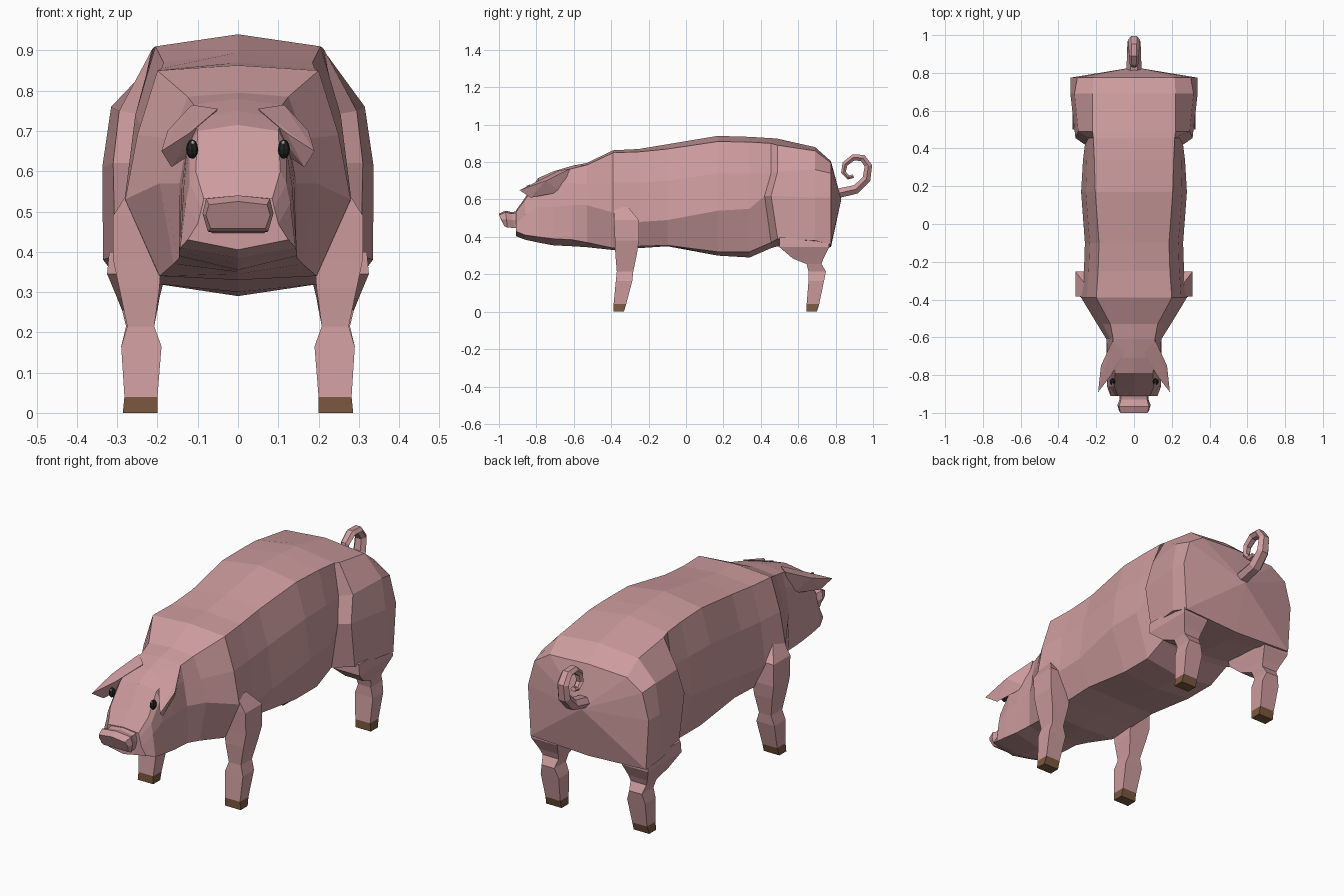
import bpy, bmesh, math
from mathutils import Vector, Matrix

if "Cube" in bpy.data.objects:
    bpy.data.objects.remove(bpy.data.objects["Cube"])


def material(name, rgb):
    m = bpy.data.materials.new(name)
    m.diffuse_color = (*rgb, 1)
    m.use_nodes = True
    m.node_tree.nodes["Principled BSDF"].inputs["Base Color"].default_value = m.diffuse_color
    return m


PINK = material("skin_pink", (0.62, 0.335, 0.345))
BROWN = material("hoof_brown", (0.20, 0.098, 0.05))
BLACK = material("eye_black", (0.015, 0.017, 0.017))
WHITE = material("eye_white", (0.8, 0.8, 0.8))


def finish(name, bm, mats, mirror=False):
    """Turn a bmesh into a flat-shaded object, optionally mirrored in x."""
    bmesh.ops.recalc_face_normals(bm, faces=bm.faces)
    me = bpy.data.meshes.new(name)
    bm.to_mesh(me)
    bm.free()
    for m in mats:
        me.materials.append(m)
    ob = bpy.data.objects.new(name, me)
    bpy.context.collection.objects.link(ob)
    if mirror:
        ob.modifiers.new("mirror", 'MIRROR').use_mirror_merge = False
    return ob


def loft(rings, end_point=None):
    """Skin a row of equal rings; the last one may close to a point."""
    bm = bmesh.new()
    rows = [[bm.verts.new(p) for p in r] for r in rings]
    n = len(rows[0])
    for a, b in zip(rows, rows[1:]):
        for i in range(n):
            j = (i + 1) % n
            bm.faces.new((a[i], a[j], b[j], b[i]))
    bm.faces.new(rows[0])
    if end_point:
        c = bm.verts.new(end_point)
        for i in range(n):
            bm.faces.new((rows[-1][i], rows[-1][(i + 1) % n], c))
    else:
        bm.faces.new(rows[-1])
    return bm


def section(y, top, xs, zs, xu, zu, xm, zm, xl, zl, bottom):
    """Ten-sided symmetric cross-section from its right half."""
    half = [(xs, zs), (xu, zu), (xm, zm), (xl, zl)]
    pts = [(0, top)] + half + [(0, bottom)] + [(-x, z) for x, z in reversed(half)]
    return [(x, y, z) for x, z in pts]


# Head and trunk: y, top, shoulder, upper side, middle side, lower side, bottom
HEAD = [
    (-.91, .54, .085, .532, .09, .51, .10, .47, .125, .43, .405),
    (-.86, .61, .105, .60, .12, .57, .13, .52, .143, .41, .385),
    (-.79, .715, .10, .70, .12, .66, .135, .56, .146, .40, .37),
    (-.71, .75, .11, .73, .125, .68, .14, .56, .146, .39, .355),
    (-.61, .78, .11, .765, .125, .69, .145, .57, .146, .385, .35),
    (-.53, .795, .125, .785, .165, .68, .195, .57, .16, .37, .345),
]
TRUNK = [
    (-.39, .863, .20, .85, .25, .69, .28, .53, .195, .34, .33),
    (-.25, .87, .19, .855, .24, .69, .265, .48, .20, .35, .34),
    (-.10, .895, .185, .87, .235, .70, .26, .49, .20, .355, .35),
    (.17, .94, .205, .91, .255, .74, .28, .54, .20, .32, .30),
    (.34, .935, .21, .907, .25, .74, .27, .55, .20, .32, .29),
    (.455, .928, .215, .90, .24, .74, .26, .62, .20, .37, .34),
    (.49, .925, .22, .89, .295, .75, .31, .62, .305, .39, .35),
    (.69, .88, .22, .86, .315, .76, .337, .61, .335, .38, .34),
    (.775, .805, .215, .795, .30, .74, .335, .61, .32, .36, .345),
]
rings = [section(*s) for s in HEAD + TRUNK]
# Slant the front edge of the haunches
for r in rings[-4:-2]:
    r[:] = [(x, y - (0.035 if .5 < z < .7 else 0), z) for x, y, z in r]
finish("body", loft(rings, (0, .83, .60)), [PINK])


# Snout: y at top, y at bottom, half width, bottom, top
def snout_ring(yt, yb, w, z0, z1):
    zm = (z0 + z1) / 2
    ym = (yt + yb) / 2
    return [(-w * .85, yb, z0), (w * .85, yb, z0), (w, ym, zm),
            (w * .9, yt, z1 - .008), (0, yt, z1), (-w * .9, yt, z1 - .008), (-w, ym, zm)]


finish("snout", loft([snout_ring(-.85, -.85, .08, .44, .55),
                      snout_ring(-.93, -.92, .076, .448, .532),
                      snout_ring(-.965, -.955, .088, .45, .54),
                      snout_ring(-1.0, -.972, .08, .458, .525)]), [PINK])

# Ears: folded flaps pointing forward
ear = bmesh.new()
for p in [(.05, -.68, .755), (.115, -.62, .765), (.12, -.67, .64), (.175, -.75, .70),
          (.19, -.89, .65), (.12, -.80, .695), (.165, -.83, .61)]:
    ear.verts.new(p)
bmesh.ops.convex_hull(ear, input=ear.verts)
finish("ears", ear, [PINK], mirror=True)


# Eyes: dark beads with a small light glint
def bead(name, centre, size, mat):
    bm = bmesh.new()
    bmesh.ops.create_uvsphere(bm, u_segments=8, v_segments=6, radius=1)
    bmesh.ops.transform(bm, verts=bm.verts,
                        matrix=Matrix.Translation(centre) @ Matrix.Diagonal((*size, 1)))
    finish(name, bm, [mat], mirror=True)


bead("eyes", (.114, -.835, .655), (.015, .018, .024), BLACK)
bead("eye_glints", (.112, -.848, .671), (.005, .005, .005), WHITE)


# Legs: z, inner x, outer x, front y, back y
def leg(name, levels):
    bm = loft([[(x0, y0, z), (x1, y0, z), (x1, y1, z), (x0, y1, z)]
               for z, x0, x1, y0, y1 in levels])
    for f in bm.faces:
        f.material_index = int(max(v.co.z for v in f.verts) < .045)
    finish(name, bm, [PINK, BROWN], mirror=True)


leg("front_legs", [(.56, .20, .265, -.385, -.31), (.49, .20, .31, -.385, -.252),
                   (.38, .19, .31, -.38, -.252), (.31, .195, .295, -.378, -.262),
                   (.215, .208, .275, -.37, -.282), (.165, .19, .29, -.375, -.287),
                   (.04, .20, .282, -.387, -.32), (0, .20, .286, -.387, -.332)])
leg("rear_legs", [(.40, .17, .32, .50, .765), (.345, .18, .325, .50, .765),
                  (.285, .195, .30, .57, .735), (.255, .20, .288, .645, .725),
                  (.215, .208, .278, .655, .748), (.165, .19, .29, .655, .738),
                  (.04, .20, .282, .645, .712), (0, .20, .286, .645, .70)])

# Tail: tapering six-sided tube along a curl in the centre plane
path = [(.80, .63), (.91, .655), (.965, .71), (.975, .78), (.945, .822), (.895, .825),
        (.85, .79), (.842, .745), (.868, .718), (.895, .725)]
path = [Vector((0, *p)) for p in path]
tube = []
for i, p in enumerate(path):
    t = (path[min(i + 1, len(path) - 1)] - path[max(i - 1, 0)]).normalized()
    side = Vector((1, 0, 0))
    up = side.cross(t)
    r = .04 - .0028 * i
    tube.append([p + side * r * math.cos(a) + up * r * .75 * math.sin(a)
                 for a in (k * math.pi / 3 for k in range(6))])
finish("tail", loft(tube), [PINK])
